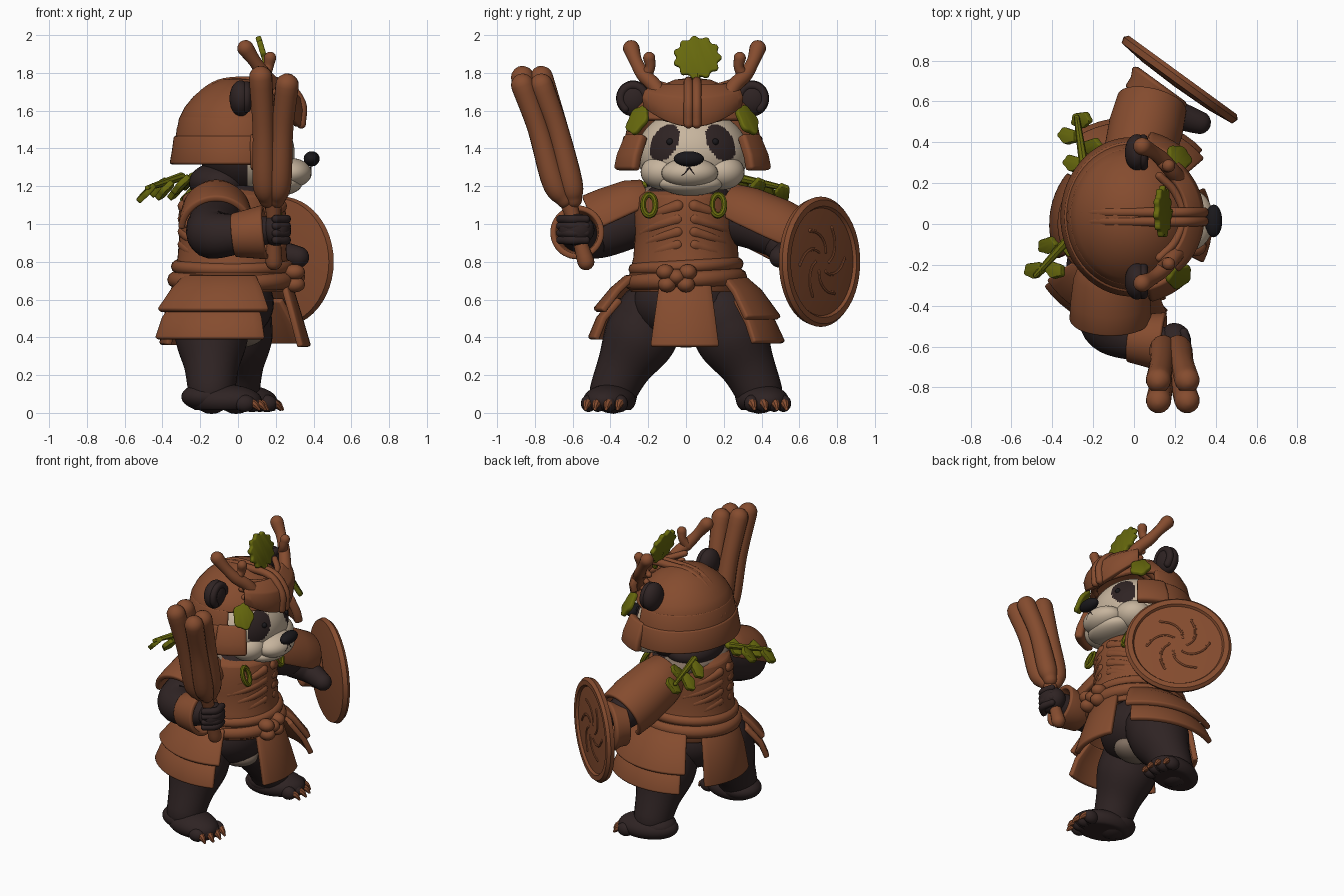
import bpy, bmesh
from math import sin, cos, radians, pi
from mathutils import Vector, Quaternion, Matrix

if "Cube" in bpy.data.objects:
    bpy.data.objects.remove(bpy.data.objects["Cube"])
made = []

def material(name, *rgb):
    m = bpy.data.materials.new(name)
    m.use_nodes = True
    m.diffuse_color = (*rgb, 1)
    m.node_tree.nodes["Principled BSDF"].inputs["Base Color"].default_value = (*rgb, 1)
    return m

BROWN = material("leather_brown", 0.235, 0.072, 0.028)
DARK = material("dark_fur", 0.028, 0.017, 0.017)
CREAM = material("cream_fur", 0.57, 0.46, 0.34)
GREEN = material("leaf_green", 0.135, 0.14, 0.004)
BLACK = material("nose_black", 0.01, 0.009, 0.011)
TAUPE = material("taupe_fur", 0.22, 0.16, 0.12)

def finish(name, bm, mat, loc=(0, 0, 0), quat=None, thick=0):
    bmesh.ops.remove_doubles(bm, verts=bm.verts, dist=1e-5)
    bmesh.ops.recalc_face_normals(bm, faces=bm.faces)
    me = bpy.data.meshes.new(name)
    bm.to_mesh(me)
    bm.free()
    me.materials.append(mat)
    ob = bpy.data.objects.new(name, me)
    bpy.context.scene.collection.objects.link(ob)
    ob.matrix_world = Matrix.LocRotScale(Vector(loc), quat, None)
    if thick:
        mod = ob.modifiers.new("thickness", 'SOLIDIFY')
        mod.thickness, mod.offset = thick, 0
        bev = ob.modifiers.new("soft_edge", 'BEVEL')
        bev.width, bev.segments, bev.limit_method = thick * 0.3, 2, 'ANGLE'
    made.append(ob)
    return ob

def skin(bm, rings, closed=True):
    n = len(rings[0])
    for a, b in zip(rings, rings[1:]):
        for i in range(n if closed else n - 1):
            bm.faces.new((a[i], a[(i + 1) % n], b[(i + 1) % n], b[i]))

def ball(name, loc, size, mat, quat=None, seg=32):
    bm = bmesh.new()
    bmesh.ops.create_uvsphere(bm, u_segments=seg, v_segments=seg * 3 // 4, radius=1)
    bmesh.ops.scale(bm, vec=size, verts=bm.verts)
    return finish(name, bm, mat, loc, quat)

def tube(name, pts, mat, seg=16, steps=6):
    """Round-ended limb through (x, y, z, radius) points."""
    p = [Vector(q) for q in pts]
    p = [2 * p[0] - p[1]] + p + [2 * p[-1] - p[-2]]
    path = [0.5 * (2 * b + (c - a) * t + (2 * a - 5 * b + 4 * c - d) * t * t + (3 * b - a - 3 * c + d) * t ** 3)
            for a, b, c, d in zip(p, p[1:], p[2:], p[3:]) for t in [k / steps for k in range(steps)]] + [p[-2]]
    xyz, last = [q.xyz for q in path], len(path) - 1
    dirs = [(xyz[min(i + 1, last)] - xyz[max(i - 1, 0)]).normalized() for i in range(last + 1)]
    caps = [radians(a) for a in (85, 65, 40, 20)]
    rows = [(xyz[0] - dirs[0] * path[0].w * sin(a), dirs[0], path[0].w * cos(a)) for a in caps]
    rows += [(xyz[i], dirs[i], path[i].w) for i in range(last + 1)]
    rows += [(xyz[-1] + dirs[-1] * path[-1].w * sin(a), dirs[-1], path[-1].w * cos(a)) for a in caps[::-1]]
    bm, rings, q, prev = bmesh.new(), [], dirs[0].to_track_quat('Z', 'Y'), dirs[0]
    turn = [2 * pi * i / seg for i in range(seg)]
    for c, d, r in rows:
        q, prev = prev.rotation_difference(d) @ q, d
        rings.append([bm.verts.new(c + q @ Vector((r * cos(a), r * sin(a), 0))) for a in turn])
    skin(bm, rings)
    bm.faces.new(rings[0])
    bm.faces.new(rings[-1])
    return finish(name, bm, mat)

def lathe(name, profile, centre, a0=0, a1=360, sy=1, thick=0, quat=None):
    """Revolve (radius, height) points over an arc; angle 0 is the way the figure faces."""
    full = a1 - a0 == 360
    n = 48 if full else max(8, int((a1 - a0) / 6))
    turn = [radians(a0 + (a1 - a0) * i / n) for i in range(n if full else n + 1)]
    bm = bmesh.new()
    skin(bm, [[bm.verts.new((r * cos(a), r * sin(a) * sy, z)) for a in turn] for r, z in profile], full)
    return finish(name, bm, BROWN, centre, quat, thick)

def leaf(name, loc, normal, w, h, lobes=5):
    bm = bmesh.new()
    turn = [2 * pi * i / (lobes * 8) for i in range(lobes * 8)]
    bm.faces.new([bm.verts.new((w * cos(a) * (1 + 0.08 * cos(lobes * a)), h * sin(a) * (1 + 0.08 * cos(lobes * a)), 0))
                  for a in turn])
    finish(name, bm, GREEN, loc, Vector(normal).to_track_quat('Z', 'Y'), 0.03)

def arm_plate(name, centre, axis, profile, a0, a1):
    """Curved plate along an arm; angle 0 is its top."""
    a = Vector(axis).normalized()
    side = a.cross((0, 0, 1)).normalized()
    frame = Matrix((side.cross(a), -side, a)).transposed()
    lathe(name, profile, centre, a0, a1, 1, 0.035, (frame if frame.determinant() > 0 else
          Matrix((side.cross(a), side, a)).transposed()).to_quaternion())

# Head: dark back and eye patches chosen by rule
HY = 0.035
head = ball("head", (0.05, HY, 1.375), (0.25, 0.295, 0.235), CREAM, seg=144)
head.data.materials.append(DARK)
for f in head.data.polygons:
    dy, dz = abs(f.center.y) - 0.148, f.center.z - 0.055
    u, v = dy * 0.85 + dz * 0.5, dz * 0.85 - dy * 0.5
    f.material_index = int(f.center.x < 0 or (u / 0.066) ** 2 + (v / 0.105) ** 2 < 1)
ball("muzzle", (0.275, 0.02, 1.27), (0.115, 0.15, 0.08), CREAM)
ball("nose", (0.39, 0.015, 1.345), (0.042, 0.08, 0.04), BLACK)
ball("chin", (0.22, 0.025, 1.215), (0.12, 0.17, 0.065), CREAM)
for s, side in ((-1, "right"), (1, "left")):
    ball(side + "_cheek", (0.16, HY + s * 0.15, 1.275), (0.12, 0.125, 0.095), CREAM)
    ball(side + "_eye", (0.265, HY + s * 0.12, 1.435), (0.018, 0.018, 0.018), BLACK, seg=16)
    tube(side + "_mouth", [(0.386, 0.017, 1.3, 0.004), (0.382, 0.017 + s * 0.035, 1.26, 0.004),
                           (0.345, 0.017 + s * 0.1, 1.255, 0.004)], DARK, 8)
    # Ears and antlers
    ball(side + "_ear", (0.015, HY + s * 0.315, 1.665), (0.06, 0.09, 0.095), DARK)
    tube(side + "_ear_rim", [(0.045, HY + s * (0.315 + 0.065 * cos(a)), 1.665 + 0.068 * sin(a), 0.024)
                             for a in [radians(d) for d in range(-50, 200, 30)]], DARK, 10, 3)
    for part, pts in (("_antler", ((0.24, 0.15, 1.63, 0.042), (0.19, 0.21, 1.73, 0.04), (0.14, 0.27, 1.79, 0.038),
                                   (0.09, 0.31, 1.86, 0.034), (0.04, 0.335, 1.93, 0.044))),
                      ("_antler_tine", ((0.14, 0.26, 1.78, 0.034), (0.16, 0.235, 1.83, 0.027), (0.17, 0.24, 1.88, 0.032)))):
        tube(side + part, [(x, HY + 0.01 + s * y, z, r) for x, y, z, r in pts], BROWN)
    # Cheek guards and helmet leaves
    lo, hi = sorted((s * 47, s * 78))
    lathe(side + "_cheek_guard", [(0.385, 1.285), (0.37, 1.36), (0.325, 1.47)], (-0.01, HY, 0), lo, hi, 1.05, 0.055)
    leaf(side + "_helmet_leaf", (0.22, HY + s * 0.29, 1.55), (0.6, s * 0.6, 0.5), 0.065, 0.085)

# Helmet
H = (-0.01, HY, 0)
lathe("helmet_dome", [(0.29, 1.55), (0.26, 1.61), (0.215, 1.665), (0.155, 1.715), (0.08, 1.75), (0, 1.76)],
      H, sy=1.12, thick=0.03)
lathe("helmet_skirt", [(0.315, 1.36), (0.308, 1.45), (0.286, 1.565)], H, 66, 294, 1.12, 0.03)
lathe("helmet_band", [(0.335, 1.315), (0.322, 1.39), (0.312, 1.465)], H, 72, 288, 1.12, 0.035)
brow = lathe("brow_plate", [(0.325, 1.515), (0.335, 1.6), (0.325, 1.66), (0.26, 1.73)], H, -50, 50, 1, 0.04)
for v in brow.data.vertices:  # lower edge swept up at the sides
    v.co.z += 1.7 * v.co.y ** 2 * (1.73 - v.co.z) / 0.21
for dy in (-0.022, 0.022):
    tube("helmet_ridge", [(x, HY + dy, z, 0.025) for x, z in ((-0.3, 1.5), (-0.24, 1.63), (-0.1, 1.74), (0.1, 1.755),
                                                             (0.25, 1.74), (0.335, 1.64), (0.335, 1.53))], BROWN)
for k in range(4):
    tube("brow_slat", [(0.305 - 0.02 * k - 3 * y * y, HY + y, 1.545 + 0.055 * k + 0.9 * y * y, 0.02)
                       for y in (-0.2, -0.12, 0, 0.12, 0.2)], BROWN, 12)
leaf("crest_leaf", (0.14, 0.06, 1.88), (1, 0, 0.3), 0.12, 0.112, 11)
tube("crest_stem", [(0.2, 0.06, 1.72, 0.018), (0.15, 0.06, 1.83, 0.014)], GREEN, 8)

# Torso with rib plates front and back
for name, loc, size, mat in (("neck_fur", (0, 0.01, 1.14), (0.21, 0.23, 0.1), DARK),
                             ("nape", (-0.09, 0.02, 1.22), (0.17, 0.23, 0.11), DARK),
                             ("collar", (-0.08, 0.01, 1.15), (0.18, 0.28, 0.075), TAUPE),
                             ("hips", (-0.06, 0, 0.58), (0.25, 0.28, 0.21), DARK),
                             ("underside", (0, 0, 0.42), (0.14, 0.11, 0.075), TAUPE)):
    ball(name, loc, size, mat)
lathe("chest_armour", [(0.17, 1.19), (0.25, 1.14), (0.27, 1.05), (0.265, 0.95), (0.275, 0.82), (0.3, 0.72), (0.29, 0.64)],
      (-0.03, 0, 0), sy=0.96, thick=0.03)
for s, base in ((-1, 0), (1, 0), (-1, 180), (1, 180)):
    for k in range(4):
        arc = [(i, radians(base + s * (10 + 18 * i))) for i in range(4)]
        tube("rib_plate", [(-0.03 + 0.26 * cos(a), 0.25 * sin(a), 0.89 + 0.068 * k - 0.025 * i, 0.034 - 0.004 * i)
                           for i, a in arc], BROWN, 10, 4)

# Belt and skirt panels
for name, z, r, t in (("belt_upper", 0.775, 0.29, 0.035), ("belt_lower", 0.705, 0.3, 0.045)):
    tube(name, [(-0.03 + r * cos(a), r * 0.93 * sin(a), z + 0.015 * sin(a), t)
                for a in [pi * i / 12 for i in range(25)]], BROWN, 10, 2)
for y, z in ((-0.05, 0.72), (-0.11, 0.745), (0.01, 0.745), (-0.1, 0.68), (0, 0.68)):
    ball("belt_knot", (0.3, y, z), (0.055, 0.048, 0.042), BROWN, seg=16)
for name, lo, hi, prof in (
        ("front_panel", -27, 25, ((0.3, 0.68), (0.35, 0.52), (0.4, 0.35))),
        ("back_panel", 140, 206, ((0.3, 0.68), (0.34, 0.54), (0.37, 0.36))),
        ("right_panel_upper", -146, -66, ((0.3, 0.72), (0.38, 0.65), (0.47, 0.54))),
        ("right_panel_lower", -144, -70, ((0.36, 0.6), (0.45, 0.5), (0.495, 0.39))),
        ("left_panel_upper", 40, 122, ((0.3, 0.71), (0.38, 0.64), (0.48, 0.5))),
        ("left_panel_lower", 44, 118, ((0.36, 0.6), (0.45, 0.48), (0.5, 0.37)))):
    lathe(name, prof, (-0.03, 0, 0), lo, hi, 1.02, 0.035)

# Legs, feet and claws
for side, s, x, fx in (("right", -1, -0.14, -0.07), ("left", 1, -0.01, 0.01)):
    tube(side + "_leg", [(x, s * 0.19, 0.5, 0.19), (x, s * 0.255, 0.38, 0.19), (x, s * 0.33, 0.24, 0.145),
                         (x, s * 0.385, 0.12, 0.125)], DARK, 24)
    foot = ball(side + "_foot", (fx, s * 0.405, 0.065), (0.2, 0.135, 0.085), DARK, Quaternion((0, 0, 1), s * 0.25))
    for v in foot.data.vertices:
        v.co.z = max(v.co.z, -0.05)
    ball(side + "_heel", (x - 0.02, s * 0.385, 0.085), (0.14, 0.125, 0.075), DARK)
    for a in [s * (-0.35 + 0.4 * k) for k in range(4)]:
        tx, ty = fx + 0.02 + 0.13 * cos(a), s * 0.4 + 0.155 * sin(a)
        ball(side + "_toe", (tx, ty, 0.05), (0.055, 0.04, 0.045), DARK, seg=16)
        tube(side + "_claw", [(tx + 0.03, ty, 0.055, 0.025), (tx + 0.055, ty + s * 0.01, 0.042, 0.02),
                              (tx + 0.075, ty + s * 0.015, 0.02, 0.009)], BROWN, 8, 4)

# Right arm, shoulder plate, cuff and fist
tube("right_arm", [(-0.11, -0.2, 1.04, 0.13), (-0.14, -0.4, 0.97, 0.135), (-0.12, -0.51, 0.94, 0.125),
                   (0.03, -0.57, 0.95, 0.1), (0.17, -0.58, 0.97, 0.07)], DARK, 20)
arm_plate("right_shoulder_plate", (-0.115, -0.35, 1.02), (0, -0.9, -0.42),
          ((0.13, -0.19), (0.165, -0.1), (0.18, 0.03), (0.185, 0.13)), -88, 88)
lathe("right_cuff", ((0.1, -0.1), (0.112, -0.03), (0.13, 0.07)), (0.075, -0.57, 0.95), thick=0.03,
      quat=Vector((1, -0.1, 0.1)).to_track_quat('Z', 'Y'))
ball("right_fist", (0.2, -0.58, 0.97), (0.08, 0.095, 0.085), DARK)
for z in (0.915, 0.952, 0.989, 1.026):
    tube("right_finger", [(0.2, -0.665, z, 0.022), (0.255, -0.61, z, 0.024), (0.245, -0.53, z, 0.022)], DARK, 10)

# Bundled club
tube("club_handle", [(0.19, -0.53, 0.8, 0.045), (0.19, -0.58, 0.97, 0.035), (0.185, -0.63, 1.15, 0.05)], BROWN)
for u, v in ((-1, -1), (1, -1), (1, 1), (-1, 1)):
    tube("club_stalk", [(0.18 + u * 0.025, -0.62 + v * 0.025, 1.13, 0.045), (0.18 + u * 0.04, -0.655 + v * 0.045, 1.22, 0.063),
                        (0.185 + u * 0.05, -0.73 + v * 0.05, 1.5, 0.058),
                        (0.19 + u * 0.07, -0.815 + v * 0.05, 1.755 - u * 0.02, 0.062)], BROWN)

# Left arm, hand and round shield with raised swirls
sq, SC = Vector((0.59, 0.81, 0)).to_track_quat('Z', 'Y'), Vector((0.222, 0.705, 0.8))
tube("left_arm", [(-0.02, 0.2, 1.03, 0.125), (0.04, 0.36, 0.99, 0.125), (0.09, 0.55, 0.91, 0.115)], DARK, 24)
arm_plate("left_sleeve", (0.045, 0.42, 0.98), (0.22, 0.88, -0.4),
          ((0.13, -0.24), (0.155, -0.12), (0.165, 0.06), (0.155, 0.2)), -150, 100)
lathe("left_cuff", ((0.12, -0.14), (0.125, -0.08), (0.15, -0.03)), SC + Vector((-0.07, 0, 0.04)), thick=0.04, quat=sq)
tube("left_forearm", [(0.1, 0.5, 0.9, 0.1), (0.2, 0.53, 0.85, 0.075), (0.32, 0.497, 0.825, 0.057)], DARK)
lathe("shield", ((0, 0.022), (0.2, 0.02), (0.285, 0.014), (0.295, 0.03), (0.328, 0.03), (0.345, 0.01), (0.335, -0.02),
                 (0.2, -0.035), (0, -0.04)), SC, quat=sq)
for k in range(6):
    arc = [(0.06 + 0.035 * i, k * pi / 3 + 0.28 * i) for i in range(5)]
    tube("shield_swirl", [(*(SC + sq @ Vector((r * cos(a), r * sin(a), 0.016))), 0.011) for r, a in arc], BROWN, 8, 4)

# Chest loops and back sprigs
for y in (-0.195, 0.17):
    tube("chest_loop", [(0.2 - 0.02 * sin(a), y + 0.033 * cos(a), 1.1 + 0.055 * sin(a), 0.016)
                        for a in [pi * i / 6 for i in range(13)]], GREEN, 8, 3)
for root, d in ((Vector((-0.24, 0.25, 1.25)), Vector((-0.04, 0.27, -0.06))),
                (Vector((-0.3, -0.05, 1.25)), Vector((-0.18, -0.2, -0.06)))):
    tube("sprig_stem", [(*root, 0.024), (*(root + d * 0.5), 0.02), (*(root + d), 0.014)], GREEN, 8)
    for t, w in ((0.2, 0.18), (0.45, -0.2), (0.7, 0.2), (0.95, -0.08)):
        leaf("sprig_leaf", root + d * t + Vector((-d.y * w, d.x * w, -0.03)), (-0.6, w, 0.6), 0.038, 0.06)

# Smooth shading with sharp edges kept
for ob in bpy.context.scene.objects:
    ob.select_set(ob in made)
bpy.context.view_layer.objects.active = made[0]
bpy.ops.object.shade_smooth_by_angle(angle=radians(40))
